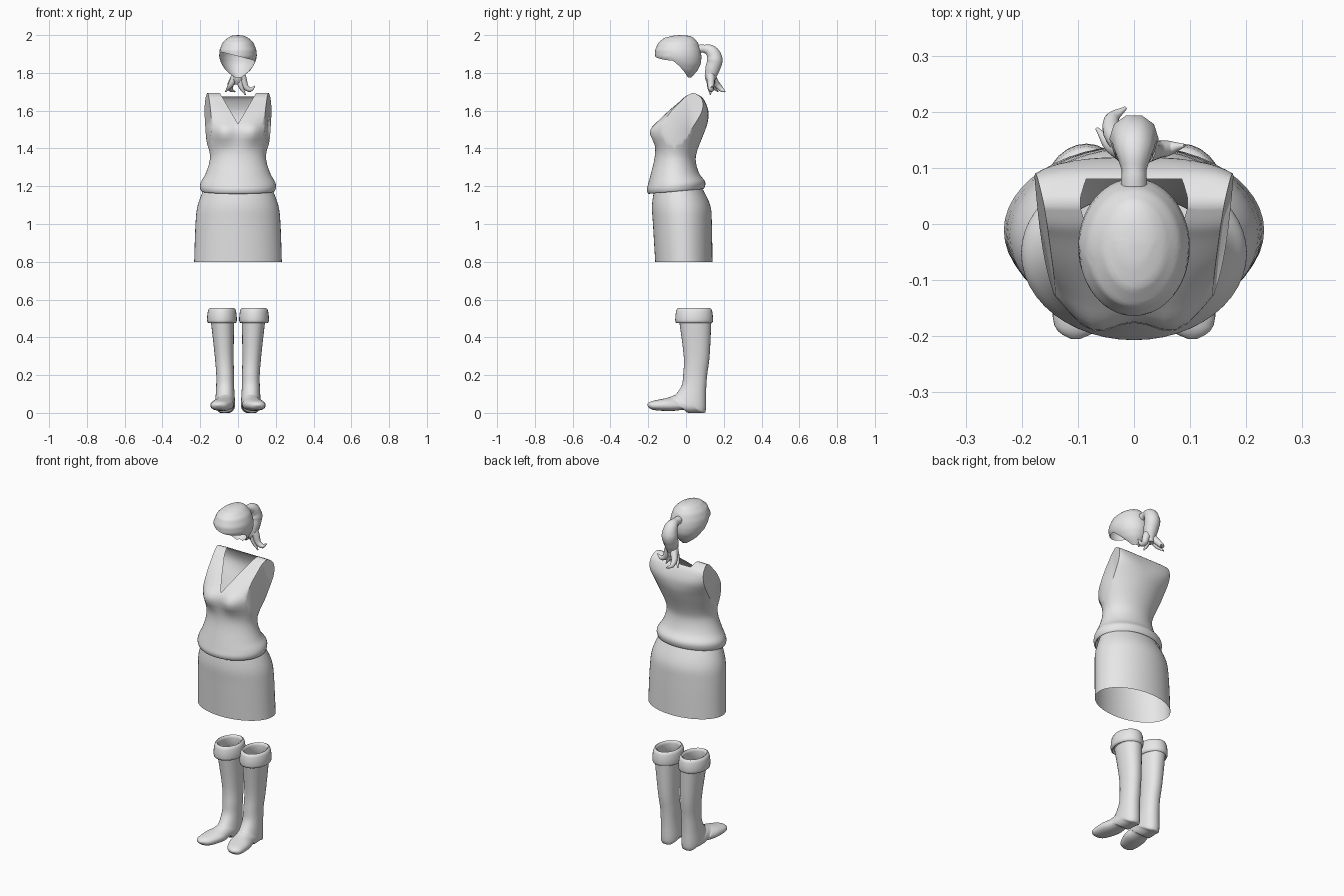
import bpy, bmesh, math
from mathutils import Vector

if "Cube" in bpy.data.objects:
    bpy.data.objects.remove(bpy.data.objects["Cube"])

cloth = bpy.data.materials.new("light_grey")
cloth.diffuse_color = (0.8, 0.8, 0.8, 1)
cloth.use_nodes = True
cloth.node_tree.nodes["Principled BSDF"].inputs["Base Color"].default_value = cloth.diffuse_color


def spline_rows(rows, n=4):
    """Insert smooth in-between rows (Catmull-Rom)."""
    out = []
    for i in range(len(rows) - 1):
        a, b, c, d = (rows[max(i - 1, 0)], rows[i], rows[i + 1], rows[min(i + 2, len(rows) - 1)])
        for k in range(n):
            t = k / n
            out.append([0.5 * (2 * q + (r - p) * t + (2 * p - 5 * q + 4 * r - s) * t * t
                               + (3 * q - p - 3 * r + s) * t ** 3)
                        for p, q, r, s in zip(a, b, c, d)])
    out.append(list(rows[-1]))
    return out


def unit_oval(i, n, e):
    a = 2 * math.pi * i / n
    c, s = math.cos(a), math.sin(a)
    return (math.copysign(abs(c) ** (2 / e), c), math.copysign(abs(s) ** (2 / e), s))


def loft(rings, cap_end=False):
    bm = bmesh.new()
    vs = [[bm.verts.new(p) for p in ring] for ring in rings]
    n = len(vs[0])
    for r0, r1 in zip(vs, vs[1:]):
        for i in range(n):
            j = (i + 1) % n
            bm.faces.new((r0[i], r0[j], r1[j], r1[i]))
    if cap_end:
        bm.faces.new(vs[-1])
    return bm


def finish_object(ob):
    bpy.ops.object.select_all(action='DESELECT')
    ob.select_set(True)
    bpy.context.view_layer.objects.active = ob
    bpy.ops.object.shade_smooth_by_angle(angle=math.radians(50))


def make(name, bm):
    bmesh.ops.remove_doubles(bm, verts=bm.verts[:], dist=1e-5)
    bmesh.ops.recalc_face_normals(bm, faces=bm.faces[:])
    me = bpy.data.meshes.new(name)
    bm.to_mesh(me)
    bm.free()
    me.materials.append(cloth)
    ob = bpy.data.objects.new(name, me)
    bpy.context.collection.objects.link(ob)
    finish_object(ob)


def ring_between(front, back, half, cx=0, e=2, n=48):
    """Oval ring through a front and a back point, each given as (y, z)."""
    f, b = Vector(front), Vector(back)
    ring = []
    for i in range(n):
        c, s = unit_oval(i, n, e)
        y, z = (f + b) / 2 + (b - f) / 2 * s
        ring.append(Vector((cx + half * c, y, z)))
    return ring


def body_ring(z, front, back, half):
    # rings turn boxier towards the shoulders
    e = 2 + 4 * (max(0, z - 1.5) / .19) ** 2
    return ring_between((front, z), (back, z), half, e=e)


# Skirt: open tube, rows are height, front, back, half width
skirt = [(1.2, -.165, .08, .175), (1.1, -.18, .128, .213), (1.0, -.175, .137, .225),
         (.8, -.163, .14, .232)]
make("skirt", loft([body_ring(*r) for r in spline_rows(skirt, 5)]))

# Sleeveless top, same kind of rows from the rolled hem to the shoulder ridge
top = [(1.185, -.178, .088, .183), (1.163, -.197, .094, .193), (1.185, -.207, .102, .201),
       (1.215, -.2, .098, .197), (1.26, -.188, .072, .174), (1.33, -.17, .052, .151),
       (1.39, -.163, .06, .153), (1.5, -.163, .103, .192), (1.55, -.138, .117, .2),
       (1.6, -.09, .118, .2), (1.65, -.032, .1, .195), (1.675, -.004, .08, .19),
       (1.693, .03, .046, .185)]
bm = loft([body_ring(*r) for r in spline_rows(top)], cap_end=True)
for v in bm.verts:
    # bust and tilted hem
    if v.co.y < -.02:
        v.co.y -= .038 * sum(math.exp(-((v.co.x - cx) / .055) ** 2 - ((v.co.z - 1.485) / .055) ** 2)
                             for cx in (-.075, .075))
    v.co.z += max(0, min(1, 1 - (v.co.z - 1.18) / .1)) * .09 * (v.co.y + .16)


def part_geom(bm, test):
    faces = [f for f in bm.faces if test(f.calc_center_median())]
    edges = {e for f in faces for e in f.edges}
    verts = {v for f in faces for v in f.verts}
    return faces + list(edges) + list(verts)


# flat armholes
for side in (-1, 1):
    geom = part_geom(bm, lambda c: c.z > 1.39)
    cut = bmesh.ops.bisect_plane(bm, geom=geom, dist=1e-6, plane_co=(side * .166, .03, 1.6),
                                 plane_no=(side, -.2, .065), clear_outer=True)["geom_cut"]
    rim = [g for g in cut if isinstance(g, bmesh.types.BMEdge) and g.is_valid and g.is_boundary]
    bmesh.ops.edgeloop_fill(bm, edges=rim)

# V neckline
for side in (-1, 1):
    geom = part_geom(bm, lambda c: c.z > 1.5 and c.x * side > -1e-4 and abs(c.x) < .15)
    bmesh.ops.bisect_plane(bm, geom=geom, dist=1e-6, plane_co=(0, 0, 1.53),
                           plane_no=(side * .15, 0, -.088))
hole = []
for f in bm.faces:
    c = f.calc_center_median()
    if c.z > 1.53 + 1.7 * abs(c.x) and (c.y < .05 or c.z > 1.675):
        hole.append(f)
bmesh.ops.delete(bm, geom=hole, context='FACES')
make("sleeveless_top", bm)

# Boots: rows are front y, z, back y, z, half width
boot = [(-.035, .48, .134, .48, .061), (-.012, .3, .125, .3, .05), (-.015, .2, .112, .2, .047),
        (-.023, .145, .106, .11, .048), (-.052, .1, .103, .004, .053), (-.066, .092, .07, 0, .053),
        (-.08, .086, .008, .001, .052), (-.095, .081, -.01, .016, .053),
        (-.125, .074, -.08, .01, .06), (-.185, .061, -.175, .016, .043),
        (-.205, .046, -.205, .038, .008)]
for side, name in ((-1, "right_boot"), (1, "left_boot")):
    rings = []
    for fy, fz, by, bz, half in spline_rows(boot):
        # the foot turns outward, the shaft leans outward
        cx = .068 + .25 * max(0, -fy - .06) + .05 * max(0, fz - .2)
        ring = ring_between((fy, fz), (by, bz), half, side * cx, 2.2, 28)
        for p in ring:
            p.z = max(0, p.z)
        rings.append(ring)
    make(name, loft(rings, cap_end=True))
    # folded cuff: rounded band around the boot opening
    rings = []
    for k in range(13):
        u, w = unit_oval(k % 12, 12, 2.8)
        out, z = .012 * u - .004 * w, .515 + .04 * w
        rings.append(ring_between((-.044 - out, z), (.13 + out, z), .066 + out, side * .085, 2, 28))
    make(name + "_cuff", loft(rings))

# Hair cap: rows are height, front, back, half width
head = [(2.0, -.03, -.03, 0), (1.997, -.07, .02, .03), (1.985, -.115, .042, .055),
        (1.96, -.147, .063, .082), (1.92, -.164, .077, .098), (1.885, -.163, .082, .1),
        (1.85, -.135, .079, .089), (1.81, -.08, .06, .063), (1.773, -.01, .025, .015)]


def head_at(z):
    for a, b in zip(head, head[1:]):
        if z >= b[0]:
            t = (a[0] - z) / (a[0] - b[0])
            return [p + (q - p) * t for p, q in zip(a, b)]
    return head[-1]


rings = []
for k in range(23):
    ring = []
    for i in range(56):
        a = 2 * math.pi * i / 56
        c, s = math.cos(a), math.sin(a)
        # fringe in front swept to one side, long nape behind
        w = max(0, min(1, (s + .35) / .55))
        w = w * w * (3 - 2 * w)
        low = (1.888 - .025 * c) * (1 - w) + 1.775 * w
        z = 2 - (2 - low) * (k / 22) ** 1.6
        _, front, back, half = head_at(z)
        ring.append(Vector((half * c, (front + back) / 2 + (back - front) / 2 * s, z)))
    rings.append(ring)
make("hair_cap", loft(rings))


def strand(name, pts, radii):
    cu = bpy.data.curves.new(name, 'CURVE')
    cu.dimensions = '3D'
    cu.bevel_depth = 1
    cu.bevel_resolution = 3
    cu.resolution_u = 6
    cu.use_fill_caps = True
    sp = cu.splines.new('BEZIER')
    sp.bezier_points.add(len(pts) - 1)
    for bp, p, r in zip(sp.bezier_points, pts, radii):
        bp.co = p
        bp.radius = r
        bp.handle_left_type = bp.handle_right_type = 'AUTO'
    cu.materials.append(cloth)
    ob = bpy.data.objects.new(name, cu)
    bpy.context.collection.objects.link(ob)
    bpy.ops.object.select_all(action='DESELECT')
    ob.select_set(True)
    bpy.context.view_layer.objects.active = ob
    bpy.ops.object.convert(target='MESH')
    finish_object(bpy.context.view_layer.objects.active)


# Ponytail and its curled strands, which share one root and taper to a tip
strand("ponytail", [(0, .06, 1.925), (0, .095, 1.928), (0, .135, 1.912), (0, .152, 1.87),
                    (0, .14, 1.82), (0, .13, 1.775), (0, .135, 1.74)],
       (.024, .022, .036, .044, .04, .032, .018))
tips = [((-.04, .185, 1.715), (-.015, .207, 1.7)), ((-.04, .14, 1.735), (-.066, .17, 1.7)),
        ((.06, .135, 1.712), (.09, .14, 1.73)), ((.015, .125, 1.73), (.04, .13, 1.683))]
for number, (bend, tip) in enumerate(tips, 1):
    root = (.3 * bend[0], .13, 1.785)
    strand(f"ponytail_strand_{number}", [root, bend, tip], (.023, .014, .003))
